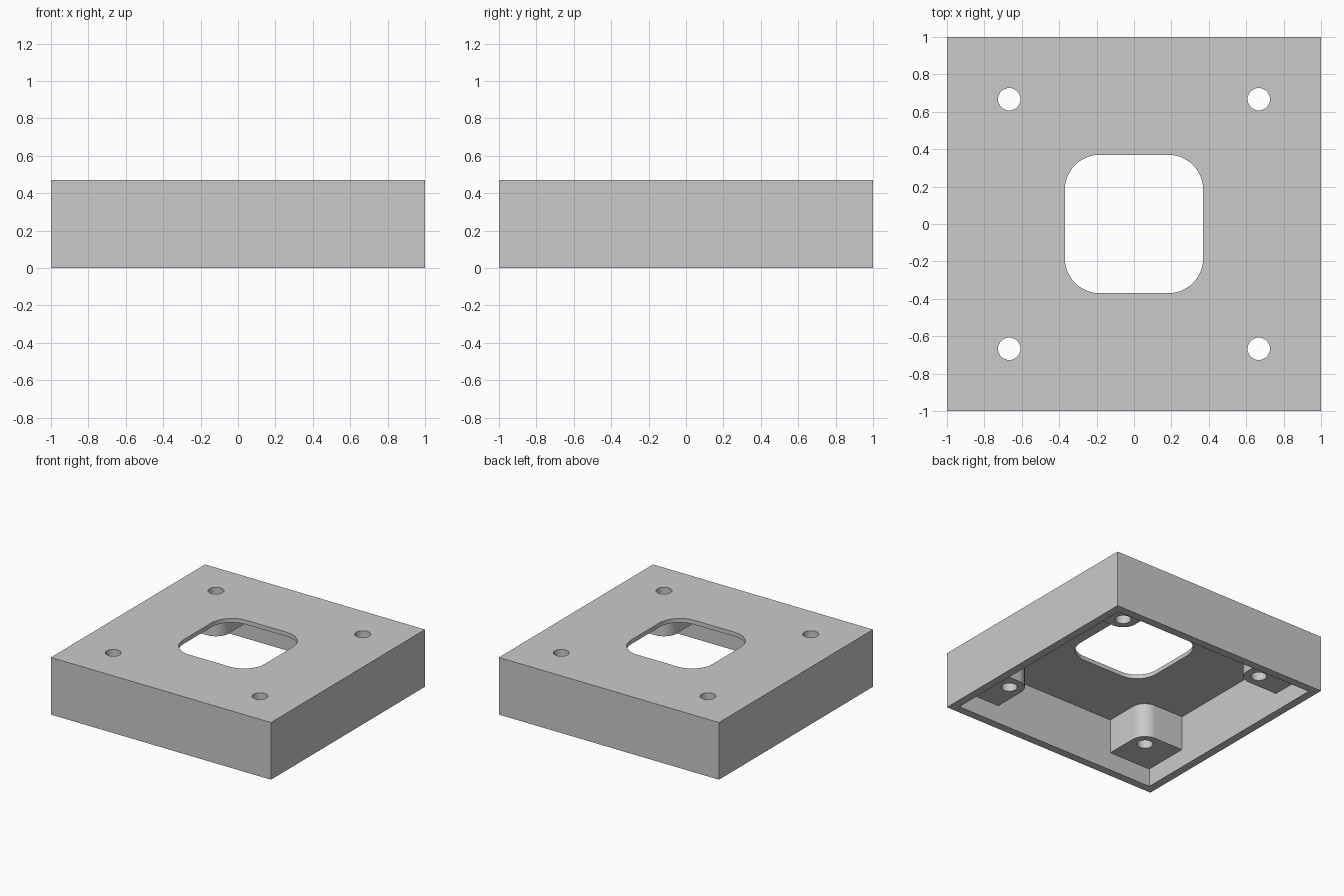
import bpy, bmesh
from math import cos, sin, pi

HEIGHT, WALL, PLATE, HOLE_AT = 0.47, 0.067, 0.035, 0.667
POST_R, POST_BASE = 0.117, 0.15

old = bpy.data.objects.get("Cube")
if old:
    bpy.data.objects.remove(old, do_unlink=True)

grey = bpy.data.materials.new("plain grey")
grey.use_nodes = True
colour = (0.59, 0.59, 0.59, 1)
grey.diffuse_color = colour
grey.node_tree.nodes["Principled BSDF"].inputs["Base Color"].default_value = colour


def arc(cx, cy, r, start, sweep, steps):
    """Points along a circular arc."""
    return [(cx + r * cos(start + sweep * i / steps),
             cy + r * sin(start + sweep * i / steps)) for i in range(steps + 1)]


def prism(name, outline, z0, z1):
    """Solid made by extruding a flat outline upward."""
    bm = bmesh.new()
    face = bm.faces.new([bm.verts.new((x, y, z0)) for x, y in outline])
    top = bmesh.ops.extrude_face_region(bm, geom=[face])["geom"]
    bmesh.ops.translate(bm, vec=(0, 0, z1 - z0),
                        verts=[v for v in top if isinstance(v, bmesh.types.BMVert)])
    bmesh.ops.recalc_face_normals(bm, faces=bm.faces[:])
    mesh = bpy.data.meshes.new(name)
    bm.to_mesh(mesh)
    bm.free()
    mesh.materials.append(grey)
    ob = bpy.data.objects.new(name, mesh)
    bpy.context.collection.objects.link(ob)
    return ob


def square(h):
    return [(-h, -h), (h, -h), (h, h), (-h, h)]


def combine(target, tool, operation):
    """Boolean the tool into the target, then discard the tool."""
    tool.hide_render = True
    mod = target.modifiers.new(tool.name, 'BOOLEAN')
    mod.operation, mod.solver, mod.object = operation, 'EXACT', tool
    bpy.context.view_layer.objects.active = target
    bpy.ops.object.modifier_apply(modifier=mod.name)
    bpy.data.objects.remove(tool, do_unlink=True)


# Open-bottomed shell with a thin top plate
cover = prism("cover", square(1), 0, HEIGHT)
combine(cover, prism("cavity", square(1 - WALL), -0.1, HEIGHT - PLATE), 'DIFFERENCE')

# Corner posts, rounded towards the middle and rooted in walls and top plate
corners = [(sx, sy) for sx in (-1, 1) for sy in (-1, 1)]
reach = 1 - WALL / 2
inner = HOLE_AT - POST_R
post_outline = (arc(HOLE_AT, HOLE_AT, POST_R, pi, pi / 2, 12)
                + [(reach, inner), (reach, reach), (inner, reach)])
for sx, sy in corners:
    outline = [(sx * x, sy * y) for x, y in post_outline]
    combine(cover, prism("post", outline, POST_BASE, HEIGHT - PLATE / 2), 'UNION')

# Screw holes through the posts
for sx, sy in corners:
    circle = arc(sx * HOLE_AT, sy * HOLE_AT, 0.06, 0, 2 * pi, 32)[:-1]
    combine(cover, prism("hole", circle, -0.1, HEIGHT + 0.1), 'DIFFERENCE')

# Rounded central opening
half, r = 0.37, 0.187
c = half - r
opening = []
for i, (sx, sy) in enumerate([(1, 1), (-1, 1), (-1, -1), (1, -1)]):
    opening += arc(sx * c, sy * c, r, i * pi / 2, pi / 2, 12)
combine(cover, prism("opening", opening, 0.2, HEIGHT + 0.1), 'DIFFERENCE')

# Smooth rounded surfaces, crisp edges
bpy.ops.object.select_all(action='DESELECT')
cover.select_set(True)
bpy.context.view_layer.objects.active = cover
bpy.ops.object.shade_smooth_by_angle(angle=pi / 6)
